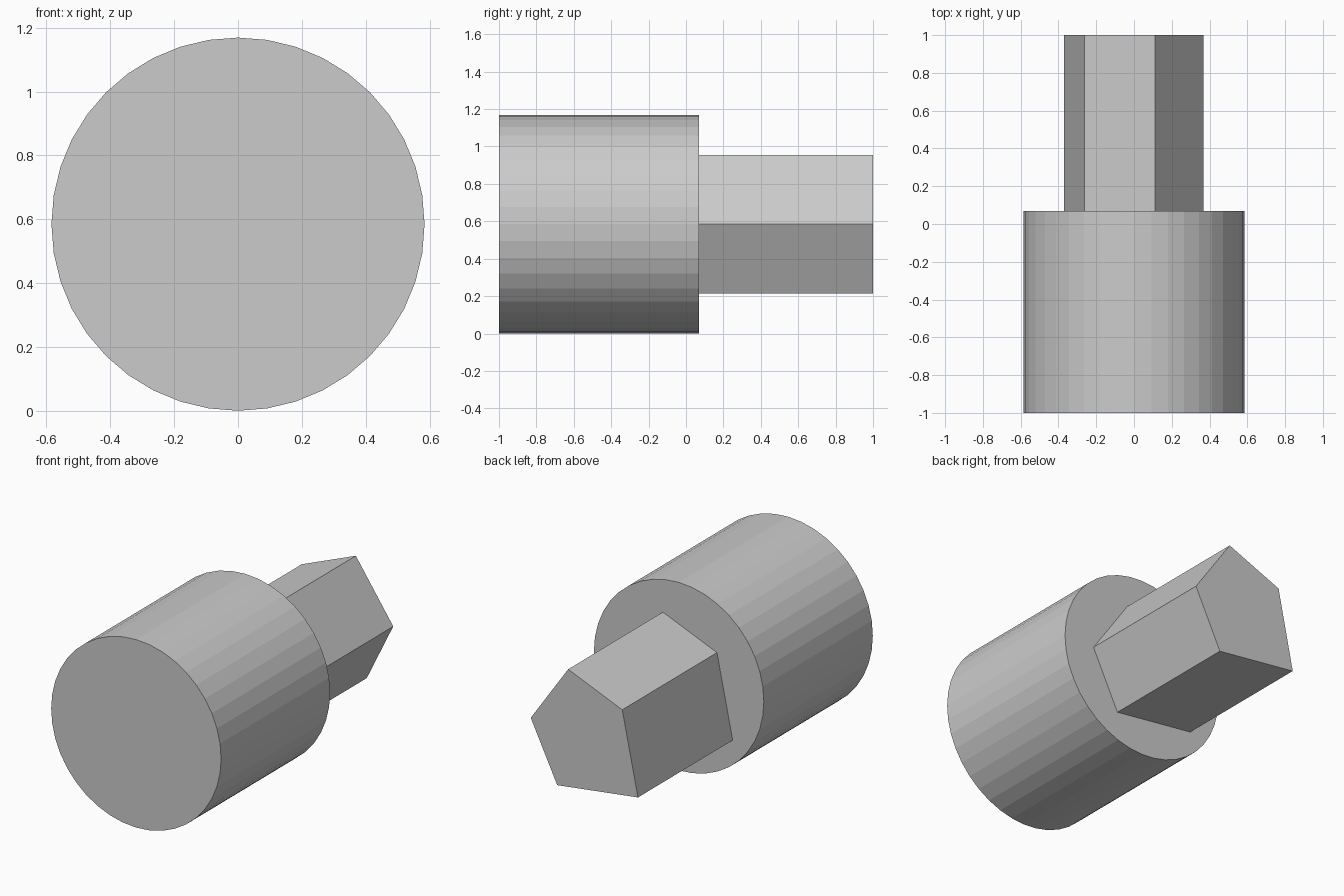
import bpy, bmesh, math
from mathutils import Vector

cube = bpy.data.objects.get("Cube")
if cube:
    bpy.data.objects.remove(cube, do_unlink=True)

AXIS_Z = 0.585      # height of the shared long axis
HEAD_RADIUS = 0.584
FRONT, SHOULDER, BACK = -1.0, 0.07, 1.0

# Plain grey for every part
grey = bpy.data.materials.new("plain_grey")
grey.use_nodes = True
colour = (0.6, 0.6, 0.6, 1)
grey.diffuse_color = colour
grey.node_tree.nodes["Principled BSDF"].inputs["Base Color"].default_value = colour


def extrude_profile(name, profile, y_start, y_end):
    """Closed flat-shaded solid: an (x, z) outline swept along y."""
    bm = bmesh.new()
    verts = [bm.verts.new((x, y_start, AXIS_Z + z)) for x, z in profile]
    cap = bm.faces.new(verts)
    swept = bmesh.ops.extrude_face_region(bm, geom=[cap], use_keep_orig=True)
    moved = [v for v in swept["geom"] if isinstance(v, bmesh.types.BMVert)]
    bmesh.ops.translate(bm, verts=moved, vec=Vector((0, y_end - y_start, 0)))
    bmesh.ops.recalc_face_normals(bm, faces=bm.faces)
    mesh = bpy.data.meshes.new(name)
    bm.to_mesh(mesh)
    bm.free()
    mesh.materials.append(grey)
    obj = bpy.data.objects.new(name, mesh)
    bpy.context.collection.objects.link(obj)
    return obj


# Round faceted head
SIDES = 40
circle = [(HEAD_RADIUS * math.cos(math.tau * i / SIDES),
           HEAD_RADIUS * math.sin(math.tau * i / SIDES)) for i in range(SIDES)]
extrude_profile("round_head", circle, FRONT, SHOULDER)

# Uneven five-sided shank
pentagon = [(0.367, 0), (0.11, 0.37), (-0.262, 0.218), (-0.37, -0.298), (0.185, -0.37)]
extrude_profile("five_sided_shank", pentagon, SHOULDER, BACK)
